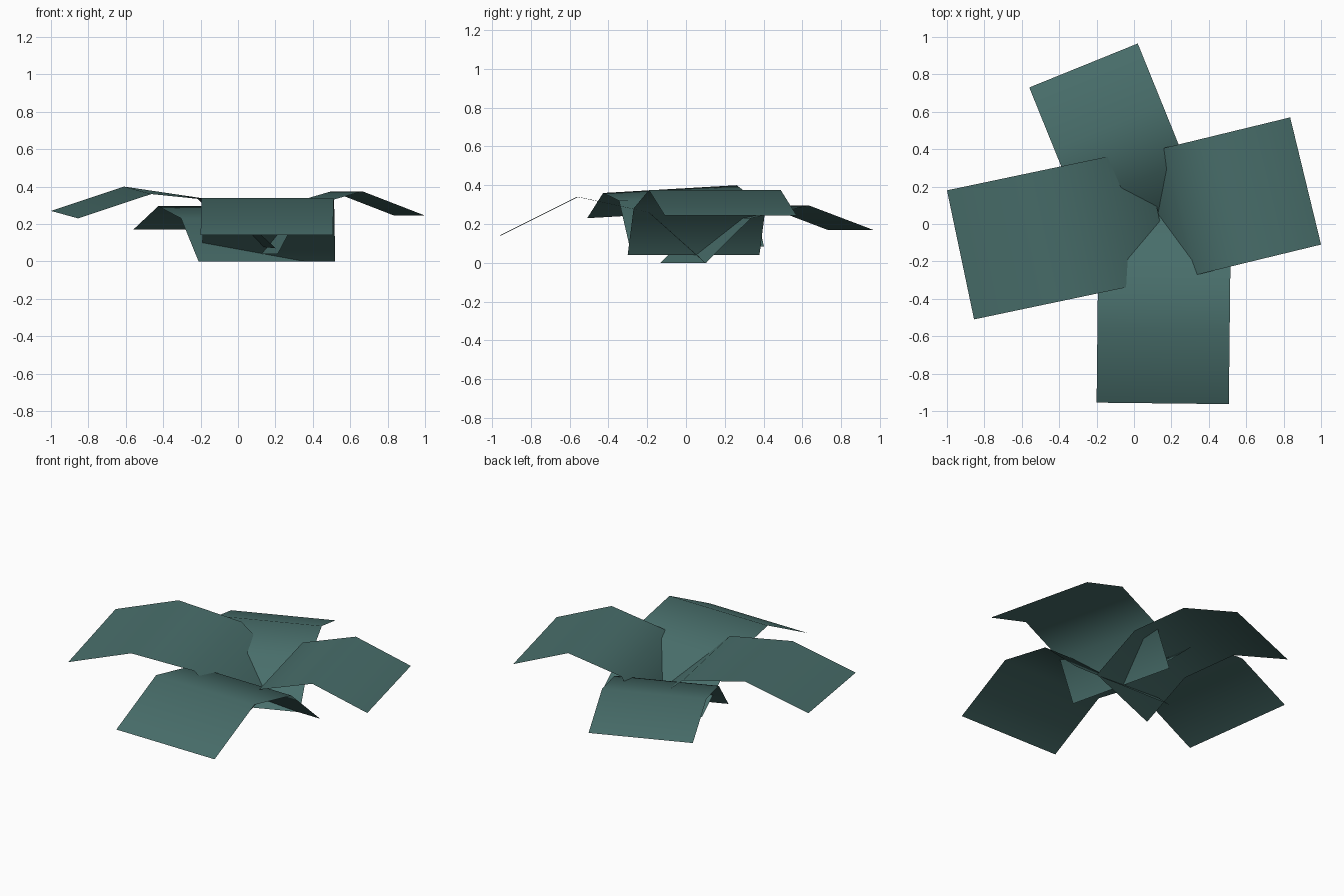
import bpy, bmesh
from mathutils import Vector

if "Cube" in bpy.data.objects:
    bpy.data.objects.remove(bpy.data.objects["Cube"])

green = bpy.data.materials.new("dark teal green")
green.diffuse_color = (0.065, 0.155, 0.145, 1)
green.use_nodes = True
green.node_tree.nodes["Principled BSDF"].inputs["Base Color"].default_value = green.diffuse_color


def leaf(name, tip_a, tip_b, profile):
    """Bent rectangular blade. tip_a/tip_b: outer corners seen from above;
    profile rows: (distance inward from tip, z at side a, z at side b)."""
    a, b = Vector(tip_a), Vector(tip_b)
    side = (b - a).normalized()
    inward = Vector((-side.y, side.x))
    if inward.dot(a + b) > 0:
        inward = -inward
    bm = bmesh.new()
    rows = []
    for d, za, zb in profile:
        pa, pb = a + inward * d, b + inward * d
        rows.append((bm.verts.new((pa.x, pa.y, za)), bm.verts.new((pb.x, pb.y, zb))))
    for (p, q), (r, s) in zip(rows, rows[1:]):
        bm.faces.new((p, q, s, r)).smooth = True
    bm.normal_update()
    if sum(f.normal.z for f in bm.faces) < 0:
        bmesh.ops.reverse_faces(bm, faces=bm.faces[:])
    me = bpy.data.meshes.new(name)
    bm.to_mesh(me)
    bm.free()
    me.materials.append(green)
    ob = bpy.data.objects.new(name, me)
    bpy.context.collection.objects.link(ob)


# four drooping leaves meeting at the plant's centre
leaf("front_leaf", (-0.2, -0.955), (0.507, -0.963),
     [(0, .14, .14), (.40, .34, .34), (.77, .26, .26), (1.06, 0, 0)])
leaf("back_leaf", (-0.56, 0.73), (0.02, 0.965),
     [(0, .17, .17), (.355, .295, .295), (.68, .23, .23), (.93, 0, 0)])
leaf("left_leaf", (-1.0, 0.18), (-0.855, -0.51),
     [(0, .27, .23), (.40, .40, .36), (.80, .335, .32), (1.08, .085, .07)])
leaf("right_leaf", (0.835, 0.57), (1.0, -0.11),
     [(0, .245, .245), (.345, .375, .375), (.68, .28, .28), (.81, .04, .04)])
